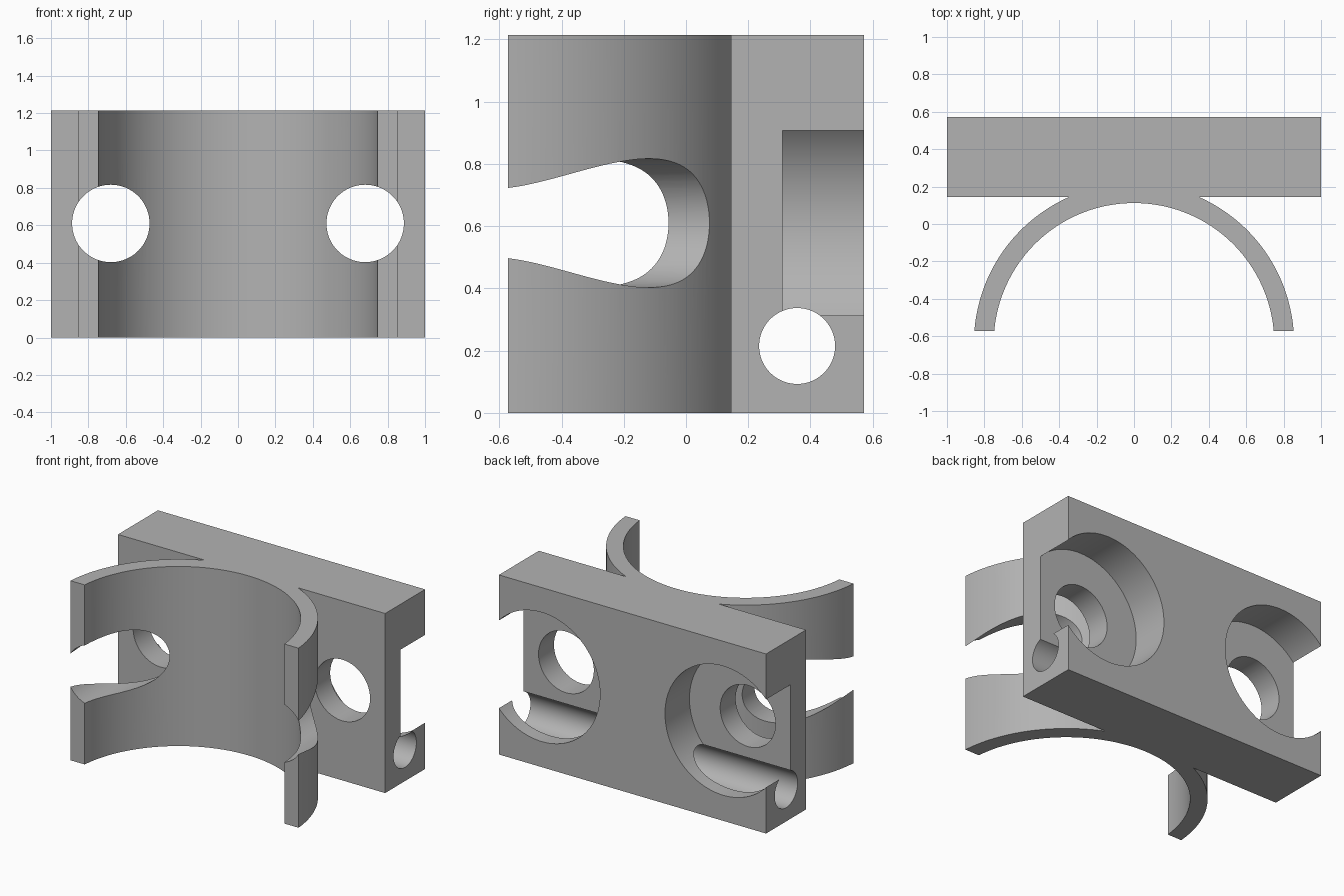
import bpy
import bmesh
from math import asin, cos, pi, sin, sqrt
from mathutils import Matrix, Vector

default = bpy.data.objects.get("Cube")
if default:
    bpy.data.objects.remove(default, do_unlink=True)

HEIGHT = 1.215
FRONT, PLATE_FRONT, BACK = -0.572, 0.145, 0.572
ARC_Y, INNER_R, OUTER_R = -0.638, 0.75, 0.856
BOLT_X, BOLT_Z = 0.68, 0.61


def arc(radius, start, end, steps):
    """Points on an arc around the saddle centre."""
    angles = [start + (end - start) * i / steps for i in range(steps + 1)]
    return [(radius * cos(a), ARC_Y + radius * sin(a)) for a in angles]


def make_object(name, bm):
    bmesh.ops.recalc_face_normals(bm, faces=bm.faces)
    mesh = bpy.data.meshes.new(name)
    bm.to_mesh(mesh)
    bm.free()
    obj = bpy.data.objects.new(name, mesh)
    bpy.context.collection.objects.link(obj)
    return obj


def cylinder_cutter(name, radius, centre, axis, length):
    bm = bmesh.new()
    turn = Vector((0, 0, 1)).rotation_difference(Vector(axis)).to_matrix().to_4x4()
    bmesh.ops.create_cone(bm, cap_ends=True, segments=96, radius1=radius,
                          radius2=radius, depth=length,
                          matrix=Matrix.Translation(centre) @ turn)
    obj = make_object(name, bm)
    obj.hide_render = True
    return obj


# Bracket outline: curved clamp arms merging into the mounting plate
rise = FRONT - ARC_Y
tip_in, tip_out = asin(rise / INNER_R), asin(rise / OUTER_R)
join = asin((PLATE_FRONT - ARC_Y) / OUTER_R)
outline = arc(INNER_R, tip_in, pi - tip_in, 96)
outline += arc(OUTER_R, pi - tip_out, pi - join, 40)
outline += [(-1, PLATE_FRONT), (-1, BACK), (1, BACK), (1, PLATE_FRONT)]
outline += arc(OUTER_R, join, tip_out, 40)

bm = bmesh.new()
base = bm.faces.new([bm.verts.new((x, y, 0)) for x, y in outline])
top = bmesh.ops.extrude_face_region(bm, geom=[base])
bmesh.ops.translate(bm, vec=(0, 0, HEIGHT),
                    verts=[g for g in top["geom"] if isinstance(g, bmesh.types.BMVert)])
bracket = make_object("clamp_bracket", bm)

# Cutters: cross hole, and a bolt hole with counterbore on each side
cutters = [cylinder_cutter("cross_hole", 0.122, (0, 0.357, 0.215), (1, 0, 0), 3)]
for side, x in (("left", BOLT_X), ("right", -BOLT_X)):
    cutters.append(cylinder_cutter(side + "_bolt_hole", 0.207,
                                   (x, 0, BOLT_Z), (0, 1, 0), 3))
    cutters.append(cylinder_cutter(side + "_counterbore", 0.437,
                                   (x, 0.31 + 0.5, BOLT_Z), (0, 1, 0), 1))

bpy.ops.object.select_all(action="DESELECT")
bpy.context.view_layer.objects.active = bracket
bracket.select_set(True)
for cutter in cutters:
    mod = bracket.modifiers.new(cutter.name, "BOOLEAN")
    mod.operation = "DIFFERENCE"
    mod.solver = "EXACT"
    mod.object = cutter
    bpy.ops.object.modifier_apply(modifier=mod.name)
for cutter in cutters:
    bpy.data.objects.remove(cutter, do_unlink=True)

# Plain grey finish, smooth curves with crisp edges
grey = bpy.data.materials.new("grey")
grey.use_nodes = True
colour = (0.45, 0.45, 0.45, 1)
grey.diffuse_color = colour
grey.node_tree.nodes["Principled BSDF"].inputs["Base Color"].default_value = colour
bracket.data.materials.clear()
bracket.data.materials.append(grey)
bpy.ops.object.shade_smooth_by_angle(angle=pi / 6)
